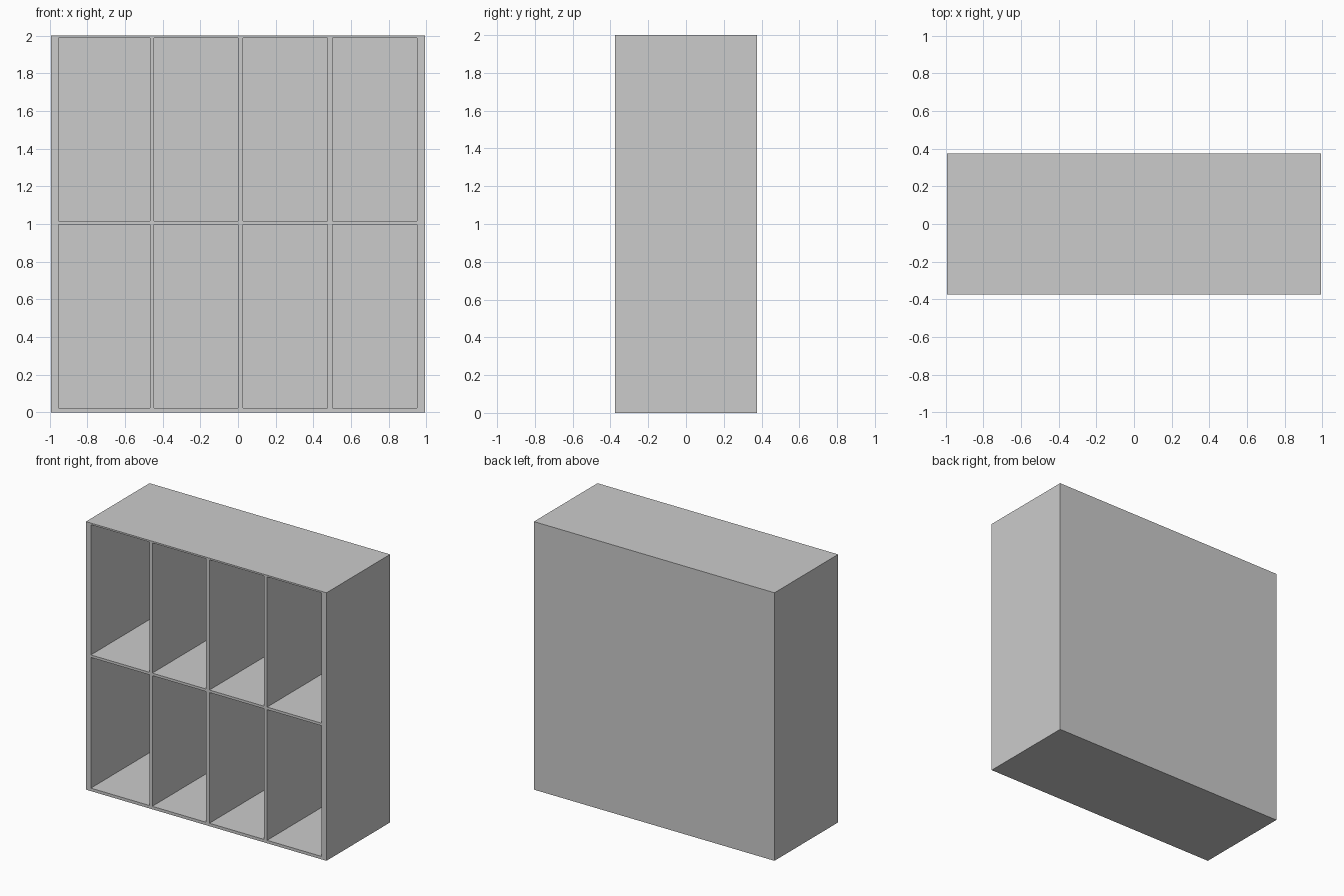
import bpy
import bmesh
from mathutils import Matrix, Vector

if "Cube" in bpy.data.objects:
    bpy.data.objects.remove(bpy.data.objects["Cube"])

# Overall size and panel layout
HALF_W, HALF_D, HEIGHT = 0.993, 0.375, 2.0
BACK = 0.02
COLUMNS = [(-0.952, -0.468), (-0.445, 0.0), (0.027, 0.476), (0.503, 0.95)]
ROWS = [(0.022, 0.997), (1.016, 1.988)]


def add_box(bm, low, high):
    low, high = Vector(low), Vector(high)
    matrix = Matrix.Translation((low + high) / 2) @ Matrix.Diagonal((*(high - low), 1))
    bmesh.ops.create_cube(bm, size=1, matrix=matrix)


def make_object(name, boxes):
    bm = bmesh.new()
    for low, high in boxes:
        add_box(bm, low, high)
    mesh = bpy.data.meshes.new(name)
    bm.to_mesh(mesh)
    bm.free()
    obj = bpy.data.objects.new(name, mesh)
    bpy.context.collection.objects.link(obj)
    return obj


# Grey paint
grey = bpy.data.materials.new("grey")
grey.use_nodes = True
colour = (0.6, 0.6, 0.6, 1)
grey.diffuse_color = colour
grey.node_tree.nodes["Principled BSDF"].inputs["Base Color"].default_value = colour

# Solid cabinet block
cabinet = make_object("shelf_cabinet", [((-HALF_W, -HALF_D, 0), (HALF_W, HALF_D, HEIGHT))])
cabinet.data.materials.append(grey)

# Hollow compartments, open at the front
cutter = make_object("compartment_cutter", [
    ((x0, -HALF_D - 0.1, z0), (x1, HALF_D - BACK, z1))
    for x0, x1 in COLUMNS for z0, z1 in ROWS])
cutter.data.materials.append(grey)
cutter.hide_render = True

# Cut the compartments and discard the cutter
cut = cabinet.modifiers.new("compartments", "BOOLEAN")
cut.operation = "DIFFERENCE"
cut.solver = "EXACT"
cut.object = cutter
bpy.context.view_layer.objects.active = cabinet
bpy.ops.object.modifier_apply(modifier=cut.name)
bpy.data.objects.remove(cutter)
